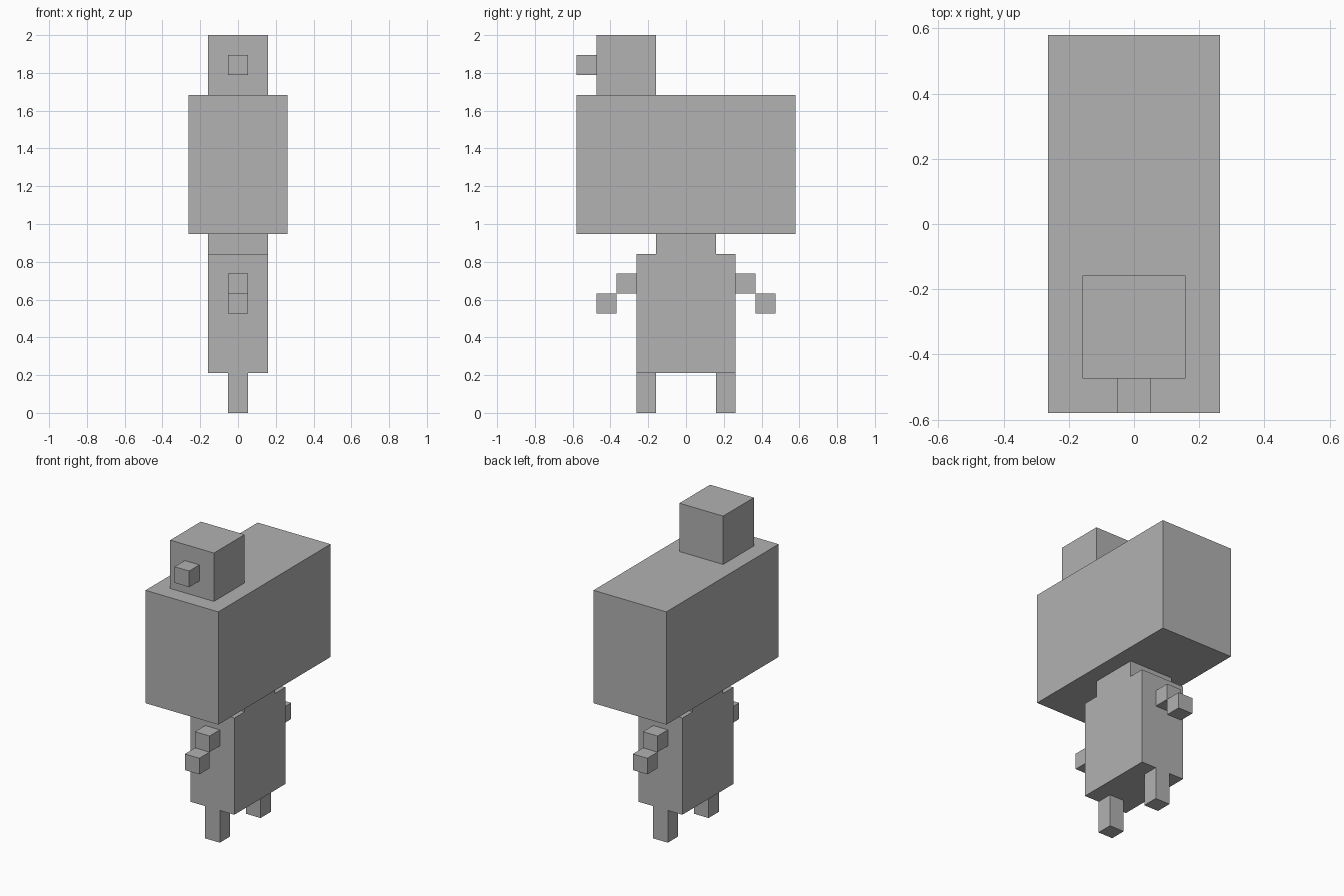
import bpy

default = bpy.data.objects.get("Cube")
if default:
    bpy.data.objects.remove(default, do_unlink=True)

U = 2 / 19  # size of one block

grey = bpy.data.materials.new("plain_grey")
grey.use_nodes = True
colour = (0.445, 0.445, 0.445, 1)
grey.diffuse_color = colour
grey.node_tree.nodes["Principled BSDF"].inputs["Base Color"].default_value = colour


def block(name, width, y, z):
    """Box centred on x, spanning the y and z ranges, all in blocks."""
    bpy.ops.mesh.primitive_cube_add(
        size=1, location=(0, sum(y) / 2 * U, sum(z) / 2 * U))
    ob = bpy.context.object
    ob.name = ob.data.name = name
    ob.scale = (width * U, (y[1] - y[0]) * U, (z[1] - z[0]) * U)
    bpy.ops.object.transform_apply(location=False, rotation=False, scale=True)
    ob.data.materials.append(grey)


# Central parts, from the bottom up
block("lower_body", 3, (-2.5, 2.5), (2, 8))
block("neck", 3, (-1.5, 1.5), (8, 9))
block("large_upper_block", 5, (-5.5, 5.5), (9, 16))
block("top_block", 3, (-4.5, -1.5), (16, 19))
block("nose", 1, (-5.5, -4.5), (17, 18))

# Legs and stepped arms, at the front and the back
for side, s in (("front", -1), ("back", 1)):
    for part, near, far, z in (("leg", 1.5, 2.5, (0, 2)),
                               ("upper_arm", 2.5, 3.5, (6, 7)),
                               ("hand", 3.5, 4.5, (5, 6))):
        block(f"{side}_{part}", 1, sorted((s * near, s * far)), z)
